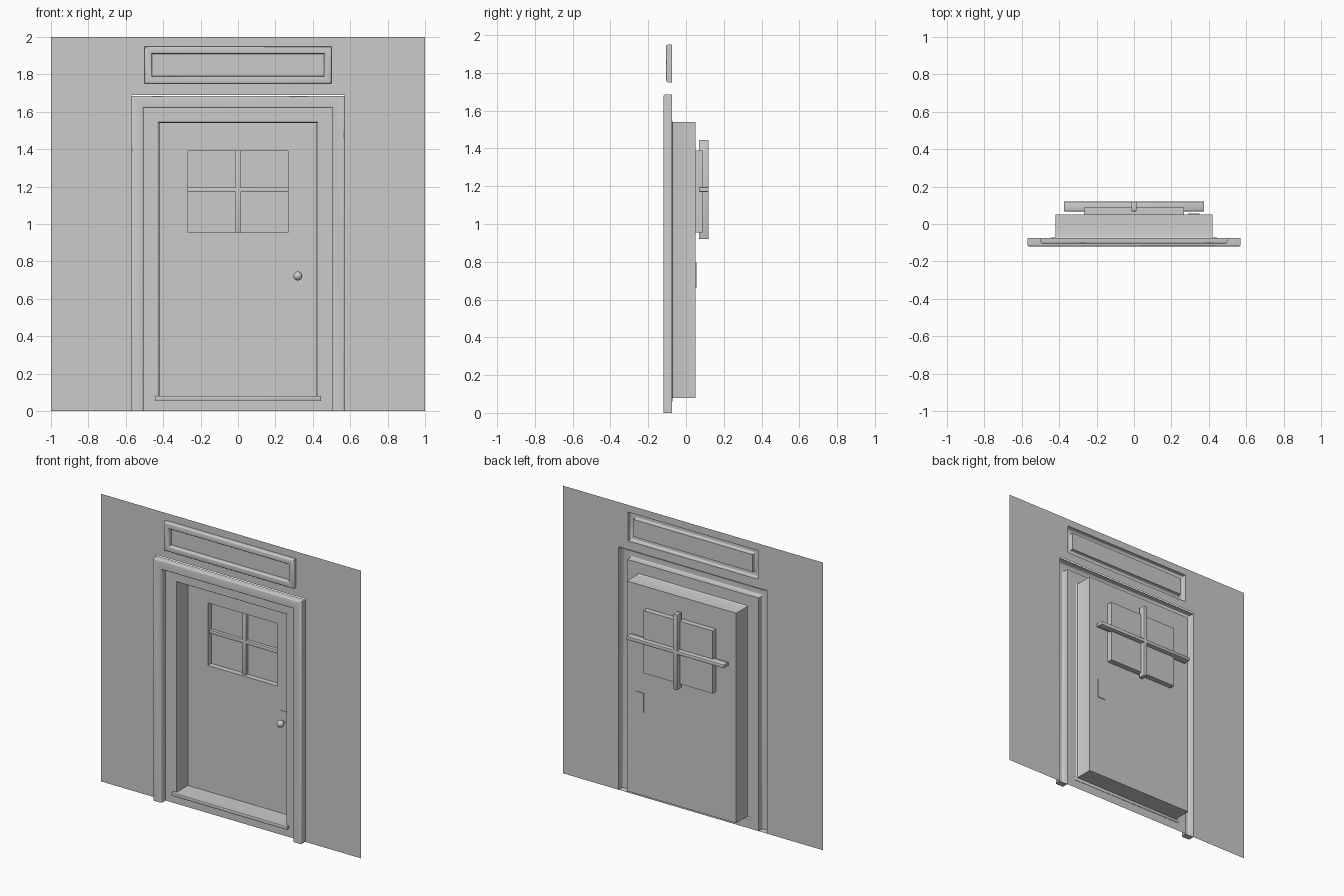
import bpy, bmesh, math

if "Cube" in bpy.data.objects:
    bpy.data.objects.remove(bpy.data.objects["Cube"])

WALL_Y = -0.075


def finish(name, bm):
    bmesh.ops.remove_doubles(bm, verts=bm.verts, dist=1e-5)
    bmesh.ops.recalc_face_normals(bm, faces=bm.faces)
    me = bpy.data.meshes.new(name)
    bm.to_mesh(me)
    bm.free()
    ob = bpy.data.objects.new(name, me)
    bpy.context.collection.objects.link(ob)
    bpy.ops.object.select_all(action='DESELECT')
    bpy.context.view_layer.objects.active = ob
    ob.select_set(True)
    bpy.ops.object.shade_smooth_by_angle(angle=math.radians(35))
    return ob


def box(name, x0, x1, y0, y1, z0, z1, bevel=0.0):
    bm = bmesh.new()
    bmesh.ops.create_cube(bm, size=1)
    for v in bm.verts:
        v.co = ((x0 + x1) / 2 + v.co.x * (x1 - x0),
                (y0 + y1) / 2 + v.co.y * (y1 - y0),
                (z0 + z1) / 2 + v.co.z * (z1 - z0))
    if bevel:
        bmesh.ops.bevel(bm, geom=bm.edges[:], offset=bevel, segments=2,
                        profile=0.5, affect='EDGES')
    return finish(name, bm)


def loft(bm, loops, closed):
    rows = [[bm.verts.new(p) for p in loop] for loop in loops]
    n = len(rows[0])
    for a, b in zip(rows, rows[1:]):
        for i in range(n if closed else n - 1):
            j = (i + 1) % n
            bm.faces.new((a[i], a[j], b[j], b[i]))
    return rows


def rect(hw, z0, z1, y):
    return [(-hw, y, z0), (-hw, y, z1), (hw, y, z1), (hw, y, z0)]


def raised_profile(width, depth, r):
    """Offset / y pairs of an open-backed moulding with rounded front edges."""
    f = WALL_Y - depth
    half = [(0, WALL_Y)] + [(r * (1 - math.cos(a)), f + r * (1 - math.sin(a)))
                            for a in (0, math.pi / 6, math.pi / 3, math.pi / 2)]
    return half + [(width - o, y) for o, y in reversed(half)]


# Wall sheet, open behind the mouldings and the doorway
def is_open(x, z):
    x = abs(x)
    in_trim = x < 0.57 and z < 1.69 and not (x < 0.505 and z < 1.62)
    in_door = x < 0.43 and 0.08 < z < 1.545
    in_sign = x < 0.5 and 1.75 < z < 1.95 and not (x < 0.46 and 1.79 < z < 1.91)
    return in_trim or in_door or in_sign


half = [0.43, 0.46, 0.5, 0.505, 0.57, 1]
xs = [-x for x in reversed(half)] + half
zs = [0, 0.08, 1.545, 1.62, 1.69, 1.75, 1.79, 1.91, 1.95, 2]
bm = bmesh.new()
for x0, x1 in zip(xs, xs[1:]):
    for z0, z1 in zip(zs, zs[1:]):
        if not is_open((x0 + x1) / 2, (z0 + z1) / 2):
            bm.faces.new([bm.verts.new((x, WALL_Y, z)) for x, z in
                          ((x0, z0), (x1, z0), (x1, z1), (x0, z1))])
finish("wall", bm)

# Door surround: hollow moulding up, across and down, capped at the feet
bm = bmesh.new()
loops = [rect(0.505 + o, 0, 1.62 + o, y)
         for o, y in raised_profile(0.065, 0.045, 0.01)]
rows = loft(bm, loops, False)
for end in (0, 3):
    bm.faces.new([r[end] for r in rows])
finish("door_surround", bm)

# Panel frame above the door
bm = bmesh.new()
loft(bm, [rect(0.46 + o, 1.79 - o, 1.91 + o, y)
          for o, y in raised_profile(0.04, 0.03, 0.01)], True)
finish("overdoor_panel_frame", bm)

# Recessed door: jambs, door face and window recess in one shell
bm = bmesh.new()
rows = loft(bm, [rect(0.43, 0.08, 1.545, WALL_Y),
                 rect(0.423, 0.08, 1.542, -0.071),
                 rect(0.42, 0.08, 1.54, -0.063),
                 rect(0.42, 0.08, 1.54, 0.05),
                 rect(0.267, 0.955, 1.39, 0.05),
                 rect(0.267, 0.955, 1.39, 0.088)], True)
bm.faces.new(rows[-1])
finish("door_recess", bm)

# Window bars, running on behind the door face
box("window_bar_vertical", -0.014, 0.014, 0.068, 0.12, 0.92, 1.445, 0.004)
box("window_bar_horizontal", -0.375, 0.375, 0.068, 0.12, 1.17, 1.195, 0.004)

# Threshold lip
box("threshold", -0.445, 0.445, -0.097, -0.072, 0.056, 0.081, 0.005)

# Lock plate and knob
box("lock_plate", 0.29, 0.35, 0.046, 0.055, 0.66, 0.795)
knob_profile = [(0.011, 0.047), (0.011, 0.03)] + [
    (0.024 * math.sin(a), 0.01 + 0.024 * math.cos(a))
    for a in [math.radians(d) for d in range(30, 180, 20)]]
bm = bmesh.new()
rows = loft(bm, [[(0.32 + r * math.cos(t * math.pi / 8), y,
                   0.722 + r * math.sin(t * math.pi / 8)) for t in range(16)]
                 for r, y in knob_profile], True)
bm.faces.new(rows[-1])
finish("door_knob", bm)
